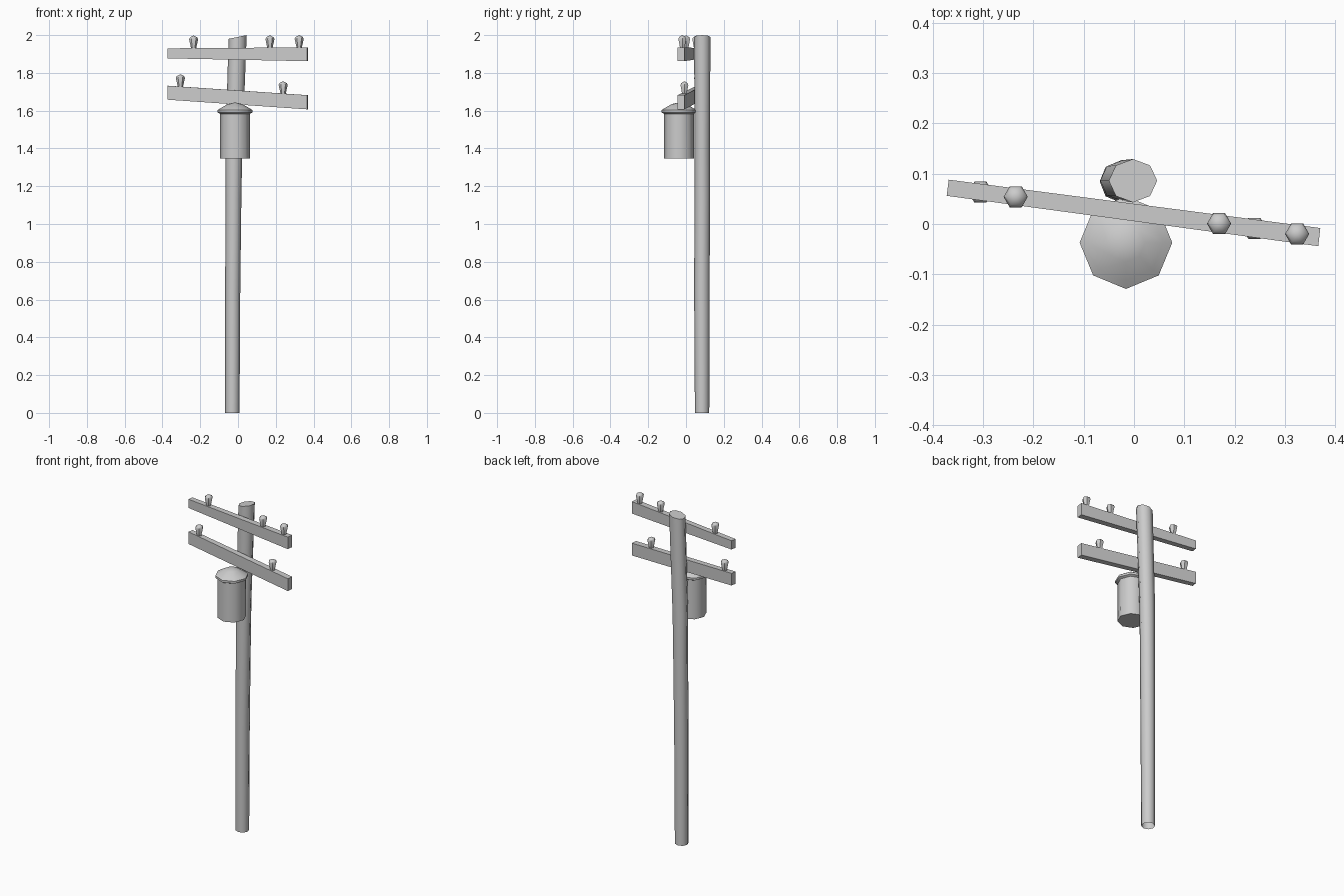
import bpy, bmesh, math

if "Cube" in bpy.data.objects:
    bpy.data.objects.remove(bpy.data.objects["Cube"])


def make_object(name, bm, angle=None):
    bmesh.ops.recalc_face_normals(bm, faces=bm.faces)
    mesh = bpy.data.meshes.new(name)
    bm.to_mesh(mesh)
    bm.free()
    obj = bpy.data.objects.new(name, mesh)
    bpy.context.collection.objects.link(obj)
    if angle:
        bpy.ops.object.select_all(action='DESELECT')
        obj.select_set(True)
        bpy.context.view_layer.objects.active = obj
        bpy.ops.object.shade_smooth_by_angle(angle=math.radians(angle))
    return obj


def loft(name, rings, sides, cap_bottom=True, slant=0.0, angle=50):
    """Skin rings of (x, y, z, rx, ry); slant tilts the last ring along x."""
    bm = bmesh.new()
    loops = []
    for i, (x, y, z, rx, ry) in enumerate(rings):
        tilt = slant if i == len(rings) - 1 else 0.0
        loops.append([bm.verts.new((x + rx * math.cos(a), y + ry * math.sin(a),
                                    z + tilt * math.cos(a)))
                      for a in (2 * math.pi * k / sides for k in range(sides))])
    for low, high in zip(loops, loops[1:]):
        for k in range(sides):
            n = (k + 1) % sides
            bm.faces.new((low[k], low[n], high[n], high[k]))
    if cap_bottom:
        bm.faces.new(loops[0][::-1])
    bm.faces.new(loops[-1])
    bmesh.ops.remove_doubles(bm, verts=bm.verts, dist=0.0005)
    return make_object(name, bm, angle)


def lathe(name, x, y, z, profile, sides):
    return loft(name, [(x, y, z + h, r, r) for r, h in profile], sides)


def crossarm(name, left_z, right_z):
    """Skewed beam; each end gets its own bottom and top height."""
    bm = bmesh.new()
    ends = [([(-0.372, 0.056), (-0.368, 0.088)], left_z),
            ([(0.366, -0.044), (0.370, -0.008)], right_z)]
    quads = []
    for (front, back), (z0, z1) in ends:
        quads.append([bm.verts.new((*p, z)) for p, z in
                      ((front, z0), (back, z0), (back, z1), (front, z1))])
    a, b = quads
    bm.faces.new(a)
    bm.faces.new(b[::-1])
    for k in range(4):
        n = (k + 1) % 4
        bm.faces.new((a[k], b[k], b[n], a[n]))
    make_object(name, bm)


# Gently bent pole, slanted top, open base
loft("pole", [(-0.030, 0.085, 0.0, 0.038, 0.038),
              (-0.028, 0.084, 0.65, 0.040, 0.041),
              (-0.024, 0.086, 1.15, 0.042, 0.041),
              (-0.022, 0.086, 1.40, 0.045, 0.041),
              (-0.002, 0.086, 1.99, 0.048, 0.043)], 8,
     cap_bottom=False, slant=0.010)

# Two crossarms
crossarm("upper_crossarm", (1.877, 1.930), (1.862, 1.935))
crossarm("lower_crossarm", (1.658, 1.732), (1.607, 1.682))

# Insulators standing on the arms
INSULATOR = [(0.013, -0.004), (0.024, 0.046), (0.019, 0.056), (0.0, 0.066)]
pins = [(-0.235, 1.932), (0.169, 1.933), (0.324, 1.934),
        (-0.305, 1.727), (0.239, 1.690)]
for i, (x, z) in enumerate(pins):
    lathe(f"insulator_{i + 1}", x, 0.023 - 0.132 * x, z, INSULATOR, 6)

# Transformer can with rim and domed lid
lathe("transformer", -0.016, -0.037, 1.347,
      [(0.080, 0.0), (0.079, 0.236), (0.092, 0.243), (0.092, 0.256),
       (0.075, 0.267), (0.038, 0.288), (0.0, 0.297)], 8)
